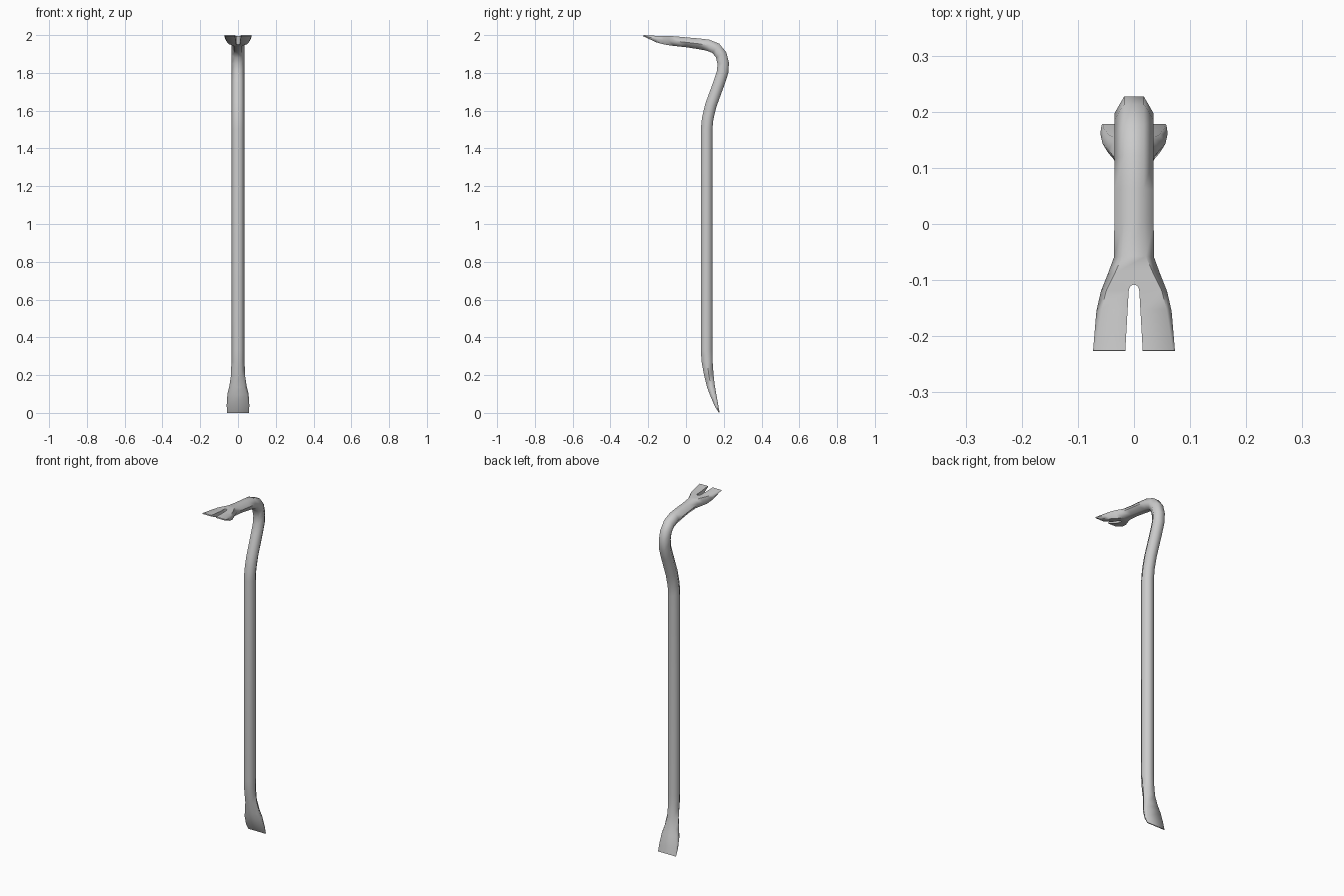
import bpy, bmesh, math
from mathutils import Vector

if "Cube" in bpy.data.objects:
    bpy.data.objects.remove(bpy.data.objects["Cube"])

# Stations along the bar: y, z, half thickness, half width, half width of flat
STATIONS = [
    (0.176, 0.001, 0.002, 0.058, 0.056),
    (0.161, 0.040, 0.010, 0.060, 0.054),
    (0.143, 0.100, 0.017, 0.056, 0.046),
    (0.132, 0.140, 0.021, 0.046, 0.033),
    (0.121, 0.200, 0.025, 0.037, 0.020),
    (0.112, 0.270, 0.029, 0.035, 0.0175),
    (0.109, 0.330, 0.0305, 0.035, 0.0175),
    (0.109, 1.500, 0.0305, 0.035, 0.0175),
    (0.115, 1.560, 0.0305, 0.035, 0.0175),
    (0.132, 1.630, 0.0305, 0.035, 0.0175),
    (0.176, 1.750, 0.0305, 0.035, 0.0175),
    (0.194, 1.805, 0.0305, 0.035, 0.0175),
    (0.197, 1.850, 0.0305, 0.035, 0.0175),
    (0.186, 1.895, 0.0305, 0.035, 0.0175),
    (0.158, 1.930, 0.0305, 0.035, 0.0175),
    (0.115, 1.947, 0.0300, 0.035, 0.0175),
    (0.060, 1.955, 0.0280, 0.035, 0.0175),
    (0.000, 1.962, 0.0260, 0.035, 0.0175),
    (-0.060, 1.968, 0.0255, 0.036, 0.021),
    (-0.090, 1.971, 0.0245, 0.047, 0.034),
    (-0.120, 1.974, 0.0220, 0.059, 0.049),
    (-0.155, 1.979, 0.0170, 0.067, 0.058),
    (-0.226, 1.997, 0.0030, 0.073, 0.069),
]


def mesh_object(name, bm):
    bmesh.ops.recalc_face_normals(bm, faces=bm.faces)
    me = bpy.data.meshes.new(name)
    bm.to_mesh(me)
    bm.free()
    ob = bpy.data.objects.new(name, me)
    bpy.context.collection.objects.link(ob)
    return ob


# Hexagonal bar swept along its bent path, flattened at both ends
bm = bmesh.new()
rings = []
pts = [Vector((0, s[0], s[1])) for s in STATIONS]
for i, (y, z, t, w, f) in enumerate(STATIONS):
    a, b = pts[max(i - 1, 0)], pts[min(i + 1, len(pts) - 1)]
    if 0 < i < len(pts) - 1:
        d = ((pts[i] - a).normalized() + (b - pts[i]).normalized()).normalized()
    else:
        d = (b - a).normalized()
    n = Vector((0, d.z, -d.y))
    section = [(w, 0), (f, t), (-f, t), (-w, 0), (-f, -t), (f, -t)]
    rings.append([bm.verts.new(pts[i] + Vector((x, 0, 0)) + n * h)
                  for x, h in section])
for r, s in zip(rings, rings[1:]):
    for k in range(6):
        m = (k + 1) % 6
        bm.faces.new((r[k], r[m], s[m], s[k]))
bm.faces.new(rings[0])
bm.faces.new(rings[-1])
bar = mesh_object("crowbar", bm)

# Round-ended tapering slot that splits the claw
bm = bmesh.new()
outline = [(-0.0175, -0.26), (0.0175, -0.26)]
for k in range(9):
    a = math.pi * k / 8
    outline.append((0.0095 * math.cos(a), -0.120 + 0.012 * math.sin(a)))
low = [bm.verts.new((x, y, 1.85)) for x, y in outline]
high = [bm.verts.new((x, y, 2.1)) for x, y in outline]
bm.faces.new(low)
bm.faces.new(high)
for k in range(len(outline)):
    m = (k + 1) % len(outline)
    bm.faces.new((low[k], low[m], high[m], high[k]))
slot = mesh_object("claw_slot_cutter", bm)
slot.hide_render = True
slot.hide_set(True)

bpy.context.view_layer.objects.active = bar
bar.select_set(True)
cut = bar.modifiers.new("claw_slot", 'BOOLEAN')
cut.operation = 'DIFFERENCE'
cut.solver = 'EXACT'
cut.object = slot
bpy.ops.object.modifier_apply(modifier=cut.name)
bpy.data.objects.remove(slot, do_unlink=True)

# Soft shading across the hexagon edges, crisp blade edges
bpy.ops.object.shade_smooth_by_angle(angle=math.radians(62))
